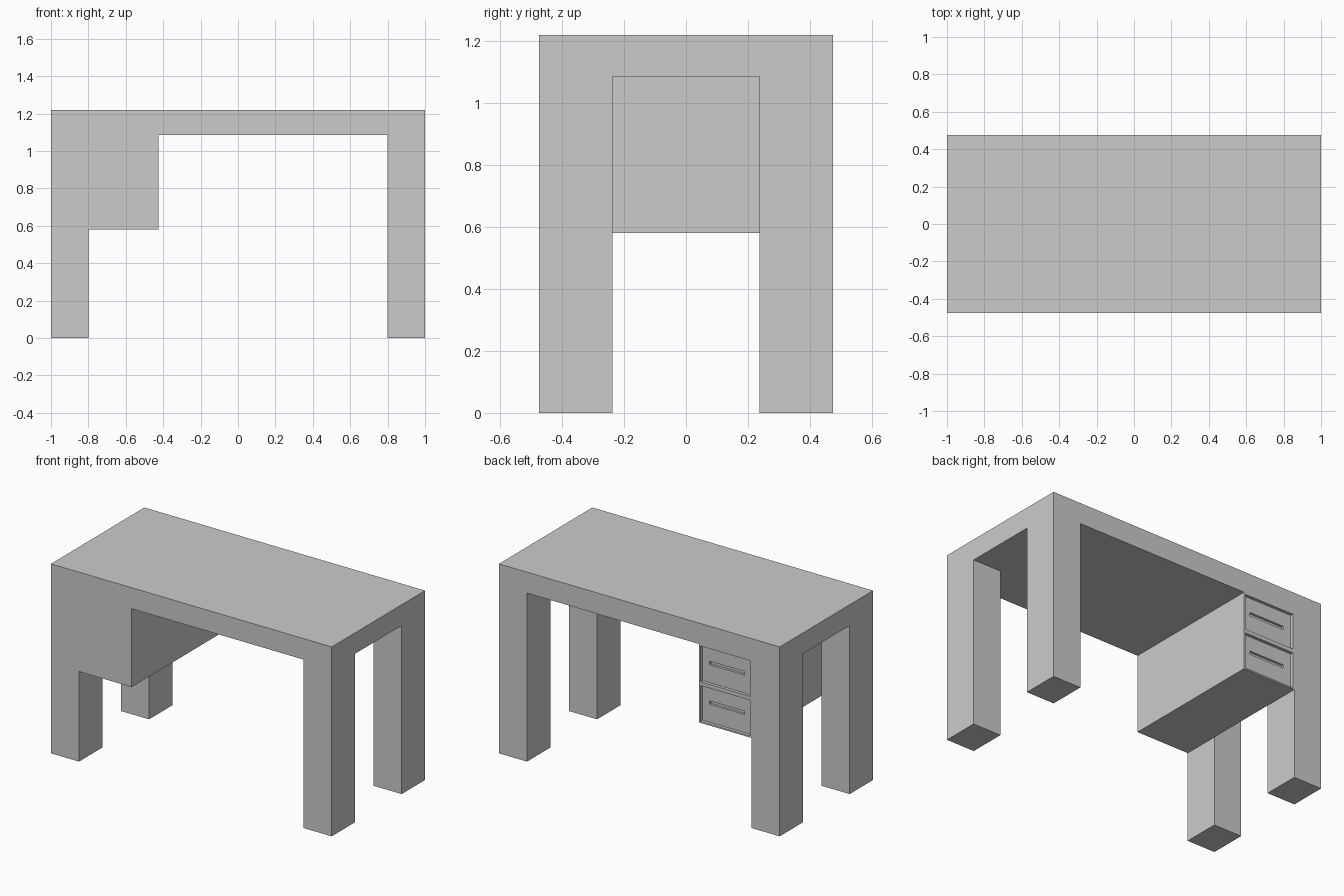
import bpy

if "Cube" in bpy.data.objects:
    bpy.data.objects.remove(bpy.data.objects["Cube"])

HALF_X, HALF_Y = 1.0, 0.475
TOP_Z, UNDER_Z = 1.22, 1.085
LEG_X, LEG_Y = 0.2, 0.2375


def box(name, x, y, z):
    """Axis-aligned box from (min, max) pairs."""
    bpy.ops.mesh.primitive_cube_add(size=1)
    ob = bpy.context.object
    ob.name = name
    for v in ob.data.vertices:
        v.co = [lo + (c + 0.5) * (hi - lo) for c, (lo, hi) in zip(v.co, (x, y, z))]
    return ob


def carve(target, cutter):
    """Subtract the cutter from the target, then remove the cutter."""
    mod = target.modifiers.new("carve", 'BOOLEAN')
    mod.operation = 'DIFFERENCE'
    mod.solver = 'EXACT'
    mod.object = cutter
    bpy.context.view_layer.objects.active = target
    bpy.ops.object.modifier_apply(modifier=mod.name)
    bpy.data.objects.remove(cutter, do_unlink=True)


# Thick table top
box("desk_top", (-HALF_X, HALF_X), (-HALF_Y, HALF_Y), (UNDER_Z, TOP_Z))

# Four block legs at the corners
for sx, side in ((-1, "left"), (1, "right")):
    for sy, end in ((-1, "front"), (1, "back")):
        xs = sorted((sx * HALF_X, sx * (HALF_X - LEG_X)))
        ys = sorted((sy * HALF_Y, sy * (HALF_Y - LEG_Y)))
        box(f"{end}_{side}_leg", xs, ys, (0, UNDER_Z))

# Drawer cabinet beside the left legs
cab_x, cab_z = (-0.8, -0.425), (0.58, UNDER_Z)
cabinet = box("drawer_cabinet", cab_x, (-HALF_Y, HALF_Y), cab_z)

# Two sunken drawer fronts, each with a handle slot
rim, sink, slot_depth = 0.01, 0.02, 0.015
face_y = HALF_Y - sink
for z0, z1 in ((0.59, 0.82), (0.845, 1.075)):
    carve(cabinet, box("drawer_recess", (cab_x[0] + rim, cab_x[1] - rim),
                       (face_y, HALF_Y + 0.1), (z0, z1)))
    mid = (z0 + z1) / 2 + 0.012
    carve(cabinet, box("handle_slot", (-0.735, -0.487),
                       (face_y - slot_depth, face_y + 0.05), (mid - 0.011, mid + 0.011)))
